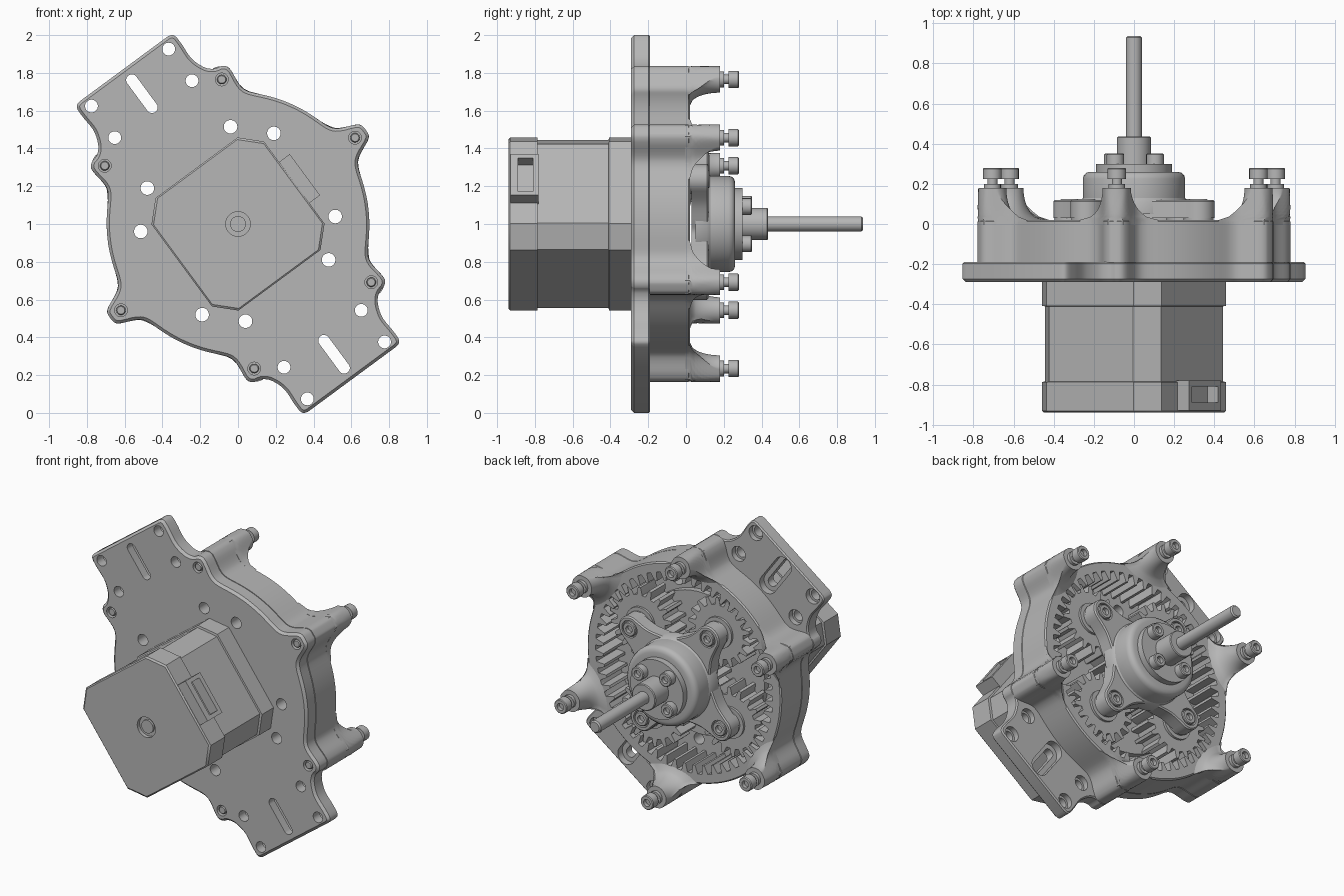
import bpy, bmesh, math
from math import sin, cos, pi, radians, degrees

if "Cube" in bpy.data.objects:
    bpy.data.objects.remove(bpy.data.objects["Cube"])

TILT = radians(36.4)      # whole unit is turned about its shaft
metal = bpy.data.materials.new("grey metal")
GREY = (0.47, 0.47, 0.47, 1)
metal.diffuse_color = GREY
metal.use_nodes = True
metal.node_tree.nodes["Principled BSDF"].inputs["Base Color"].default_value = GREY


# ---------- helpers: local u, v across the plate, w along the shaft ----------
def to_world(u, v, w):
    return (u * cos(TILT) - v * sin(TILT), w, 1 + u * sin(TILT) + v * cos(TILT))


def polar(r, a):
    return (r * cos(a), r * sin(a))


def build(name, stacks, closed=False):
    """Each stack is a list of (loop, w) sections that get skinned together."""
    bm = bmesh.new()
    for stack in stacks:
        rings = [[bm.verts.new(to_world(*p[:2], w)) for p in loop] for loop, w in stack]
        pairs = list(zip(rings, rings[1:]))
        if closed:
            pairs.append((rings[-1], rings[0]))
        else:
            bm.faces.new(rings[0])
            bm.faces.new(rings[-1])
        for a, b in pairs:
            for i in range(len(a)):
                j = (i + 1) % len(a)
                bm.faces.new((a[i], a[j], b[j], b[i]))
    bmesh.ops.recalc_face_normals(bm, faces=bm.faces)
    mesh = bpy.data.meshes.new(name)
    bm.to_mesh(mesh)
    bm.free()
    mesh.materials.append(metal)
    ob = bpy.data.objects.new(name, mesh)
    bpy.context.collection.objects.link(ob)
    return ob


def turned(profile, at=(0, 0), n=32):
    """Round stack from (radius, w) pairs."""
    return [([(at[0] + r * cos(2 * pi * i / n), at[1] + r * sin(2 * pi * i / n))
              for i in range(n)], w) for r, w in profile]


def offset(loop, d):
    out = []
    for i, (x, y) in enumerate(loop):
        (ax, ay), (bx, by) = loop[i - 1], loop[(i + 1) % len(loop)]
        tx, ty = bx - ax, by - ay
        k = d / math.hypot(tx, ty)
        out.append((x - ty * k, y + tx * k))
    return out


def spline(pts, n=6):
    out = []
    ext = [pts[0]] + pts + [pts[-1]]
    for p0, p1, p2, p3 in zip(ext, ext[1:], ext[2:], ext[3:]):
        for k in range(n):
            t = k / n
            out.append(tuple(0.5 * (2 * b + (c - a) * t + (2 * a - 5 * b + 4 * c - d) * t * t
                                    + (3 * b - a - 3 * c + d) * t ** 3)
                             for a, b, c, d in zip(p0, p1, p2, p3)))
    return out + [pts[-1]]


def rect(u0, u1, v0, v1):
    return [(u0, v0), (u1, v0), (u1, v1), (u0, v1)]


def octagon(h, c):
    k = h - c
    return [(h, -k), (h, k), (k, h), (-k, h), (-h, k), (-h, -k), (-k, -h), (k, -h)]


def cut(ob, stacks):
    cutter = build("cutter", stacks)
    cutter.hide_render = True
    mod = ob.modifiers.new("cut", "BOOLEAN")
    mod.operation, mod.solver, mod.object = "DIFFERENCE", "EXACT", cutter
    bpy.context.view_layer.objects.active = ob
    bpy.ops.object.modifier_apply(modifier="cut")
    bpy.data.objects.remove(cutter)


def socket_bolt(at, r, w0, w1):
    return turned([(r, w0), (r, w1 - .005), (r - .005, w1), (r * .5, w1), (r * .5, w1 - .025)], at, 20)


def housing_radius(a):
    """Round wall with six rounded bosses."""
    d = degrees(a) % 60
    d = min(d, 60 - d)
    return .695 + .145 / (1 + (d / 5.6) ** 4)


TOOTH = [(0, 0), (.2, 0), (.4, 0), (.49, .5), (.58, 1), (.7, 1), (.82, 1), (.91, .5)]


def gear_angles(n, centre):
    return [((i + f - centre) * 2 * pi / n, h) for i in range(n) for f, h in TOOTH]


def gear(root, tip, n, centre, at=(0, 0)):
    loop = []
    for a, h in gear_angles(n, centre):
        u, v = polar(root + (tip - root) * h, a)
        loop.append((u + at[0], v + at[1]))
    return loop


bosses = [polar(.77, radians(60 * k)) for k in range(6)]
planets = [polar(.40, radians(90 * k)) for k in range(4)]

# ---------- mounting plate with two flanged ends ----------
flank = [polar(.84, pi / 3), (.385, .737), (.348, .775), (.322, .85), (.325, .94),
         (.324, .99), (.313, 1.012), (.29, 1.02)]
end = spline(flank)
end = end + [(-u, v) for u, v in reversed(end)]
half = [polar(housing_radius(radians(a)), radians(a)) for a in range(-59, 60)] + end
outline = half + [(-u, -v) for u, v in half]
plate = build("mounting_plate", [[(offset(outline, .015), -.29), (outline, -.275),
                                  (outline, -.198), (offset(outline, .008), -.19)]])

# through holes, counterbored flange holes, slots and bolt pockets
holes = []
for k in range(4):
    for da in (-13, 13):
        holes.append(turned([(.036, -.4), (.036, -.1)], polar(.516, radians(45 + 90 * k + da)), 24))
for s in (-1, 1):
    for u in (-.254, .254):
        for v in (.755, .963):
            holes.append(turned([(.034, -.4), (.034, -.225), (.048, -.225), (.048, -.1)], (u, s * v), 24))
    slot = []
    for r, w in ((.03, -.4), (.03, -.235), (.06, -.235), (.06, -.1)):
        loop = []
        for i in range(26):
            top = i < 13
            a = pi * (i if top else i - 1) / 12
            loop.append((r * cos(a), s * .857 + (.09 if top else -.09) + r * sin(a)))
        slot.append((loop, w))
    holes.append(slot)
holes += [turned([(.034, -.4), (.034, -.25)], b, 20) for b in bosses]
cut(plate, holes)

# ---------- ring gear housing with internal teeth ----------
angles = gear_angles(54, .7)
outer = [polar(housing_radius(a), a) for a, h in angles]
inner = [polar(.635 - .055 * h, a) for a, h in angles]
build("ring_gear_housing", [[(outer, -.192), (outer, .012), (offset(outer, .008), .02),
                             (inner, .02), (inner, -.192)]], closed=True)

# ---------- flared posts and their bolts ----------
posts = []
for k in range(6):
    stack = []
    for s in [-.15] + [i / 10 for i in range(11)]:
        q = max(s, 0)
        flare = .15 * (1 - math.sqrt(1 - (1 - q) ** 2))
        loop = []
        for i in range(40):
            t = 2 * pi * i / 40
            a = radians(60 * k) + (.07 + flare) * cos(t) / .77
            r = .77 + (.07 if sin(t) > 0 else .07 + .45 * flare) * sin(t)
            loop.append(polar(min(r, housing_radius(a)), a))
        stack.append((loop, .02 + .16 * s))
    posts.append(stack)
build("posts", posts)
build("post_bolts", [turned([(.042, .17), (.042, .2), (.025, .2), (.025, .232)], b, 20) for b in bosses]
      + [socket_bolt(b, .046, .225, .28) for b in bosses])
build("bolt_ends", [turned([(.025, -.24), (.025, -.28), (.02, -.286)], b, 20) for b in bosses])

# ---------- planetary gears ----------
build("sun_gear", [[(gear(.173, .222, 18, .7), w) for w in (-.17, 0)]])
build("planet_gears", [[(gear(.173, .222, 18, .2, p), w) for w in (-.15, 0)] for p in planets])
build("planet_bearings", [turned([(.1, -.02), (.1, .015), (.075, .015), (.075, .05)], p) for p in planets])
build("rear_carrier", [turned([(.46, -.2), (.46, -.15)], n=64)])

# ---------- output carrier with four arms ----------
arms = []
for k in range(4):
    tip = [(.40 + .08 * cos(a), .08 * sin(a)) for a in (radians(d) for d in range(-90, 91, 15))]
    valley = spline([(.40, .08), (.31, .1), (.22, .15), (.176, .176),
                     (.15, .22), (.1, .31), (.08, .40)], 4)[1:-1]
    c, s = round(cos(k * pi / 2)), round(sin(k * pi / 2))
    arms += [(u * c - v * s, u * s + v * c) for u, v in tip + valley]
carrier = build("output_carrier", [[(arms, .03), (arms, .112), (offset(arms, .008), .12)]])
cut(carrier, [turned([(.055, .095), (.055, .2)], p, 24) for p in planets])
build("carrier_bolts", [socket_bolt(p, .046, .05, .125) for p in planets])

# hub, collar and output shaft
build("hub", [turned([(.27, .05), (.268, .11), (.255, .13), (.255, .225), (.25, .243), (.238, .255),
                      (.22, .26), (.19, .26), (.19, .30), (.085, .30), (.085, .43), (.08, .435)], n=64)])
build("output_shaft", [turned([(.04, .4), (.04, .928), (.032, .937)])])
build("hub_bolts", [socket_bolt(polar(.14, radians(5 + 90 * k)), .044, .29, .35) for k in range(4)])

# ---------- stepper motor ----------
motor = build("motor_body", [[(octagon(h, .1), w) for h, w in
                              ((.362, -.94), (.37, -.932), (.37, -.787), (.36, -.785),
                               (.36, -.41), (.37, -.408), (.37, -.285))]])
cut(motor, [turned([(.065, -1), (.065, -.915)])])
build("motor_rear_bearing", [turned([(.042, -.9), (.042, -.93)])])
connector = build("motor_connector", [[(rect(.3, .44, -.135, .135), w) for w in (-.93, -.78)]])
cut(connector, [[(rect(.375, .5, -.11, .11), w) for w in (-.89, -.81)]])

# ---------- shading ----------
bpy.ops.object.select_all(action="DESELECT")
for ob in bpy.context.collection.objects:
    if ob.type == "MESH" and ob.data.materials and ob.data.materials[0] == metal:
        ob.select_set(True)
        bpy.context.view_layer.objects.active = ob
bpy.ops.object.shade_smooth_by_angle(angle=radians(32))
